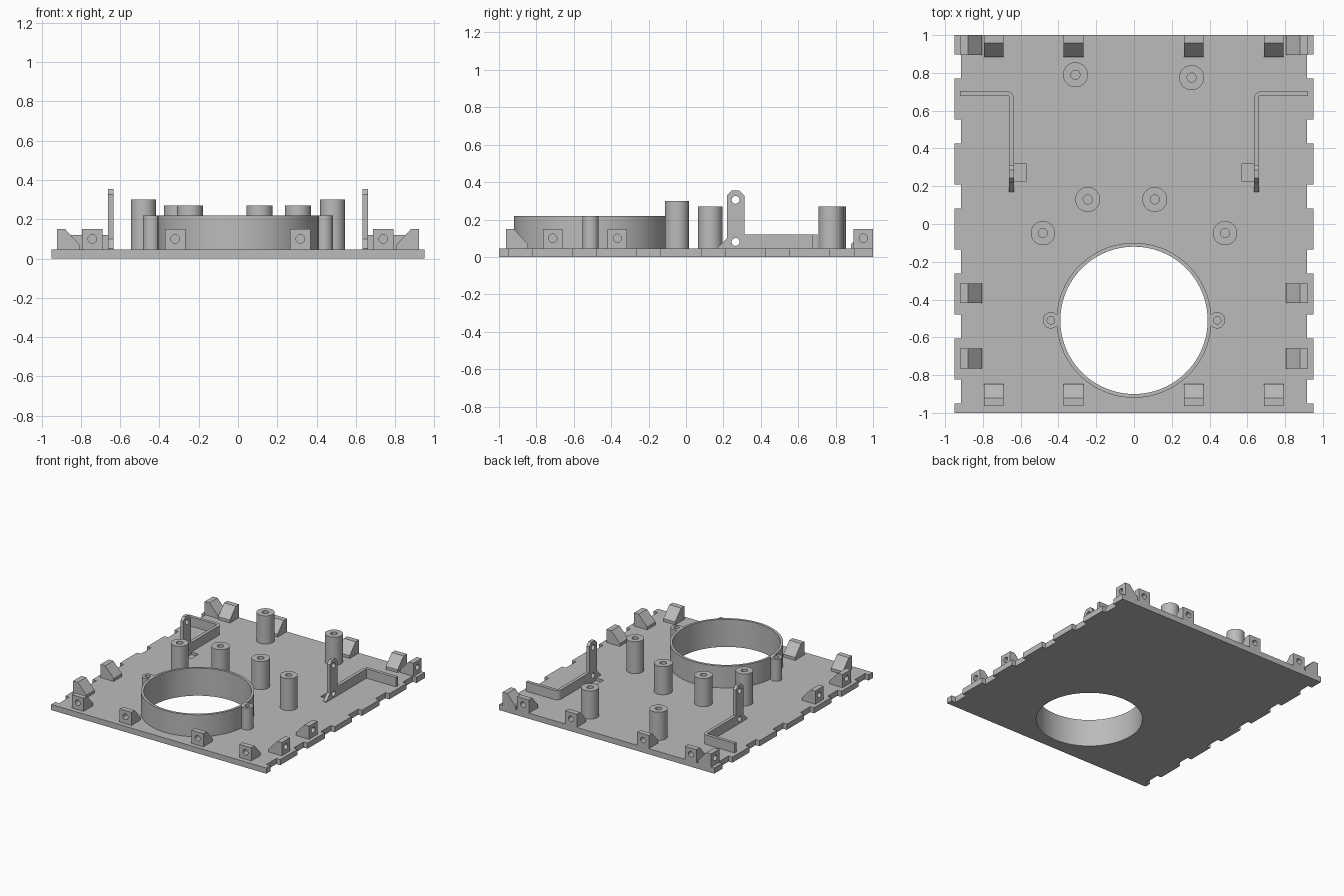
import bpy
import bmesh
from math import cos, sin, pi, radians
from mathutils import Vector

if "Cube" in bpy.data.objects:
    bpy.data.objects.remove(bpy.data.objects["Cube"], do_unlink=True)

GREY = (0.5, 0.5, 0.5, 1)
grey = bpy.data.materials.new("plain grey")
grey.use_nodes = True
grey.diffuse_color = GREY
grey.node_tree.nodes["Principled BSDF"].inputs["Base Color"].default_value = GREY

DECK = 0.045      # thickness of the base plate
ROOT = 0.035      # parts start slightly inside the plate


def finish(name, bm):
    bmesh.ops.recalc_face_normals(bm, faces=bm.faces)
    mesh = bpy.data.meshes.new(name)
    bm.to_mesh(mesh)
    bm.free()
    mesh.materials.append(grey)
    obj = bpy.data.objects.new(name, mesh)
    bpy.context.collection.objects.link(obj)
    return obj


def activate(obj):
    bpy.ops.object.select_all(action='DESELECT')
    obj.select_set(True)
    bpy.context.view_layer.objects.active = obj


def smooth(obj):
    activate(obj)
    bpy.ops.object.shade_smooth_by_angle(angle=radians(30))


def prism(name, pts, h0, h1, place=lambda a, b, h: (a, b, h)):
    """Extrude a 2D outline from h0 to h1; place maps it into space."""
    bm = bmesh.new()
    low = [bm.verts.new(place(a, b, h0)) for a, b in pts]
    top = [bm.verts.new(place(a, b, h1)) for a, b in pts]
    bm.faces.new(low)
    bm.faces.new(top)
    for i in range(len(pts)):
        j = (i + 1) % len(pts)
        bm.faces.new((low[i], low[j], top[j], top[i]))
    return finish(name, bm)


def circle(a, b, r, n=32):
    return [(a + r * cos(2 * pi * i / n), b + r * sin(2 * pi * i / n)) for i in range(n)]


def lathe(name, profile, x, y, n=48):
    """Spin a closed (radius, z) profile around a vertical axis."""
    bm = bmesh.new()
    rings = [[bm.verts.new((x + r * cos(2 * pi * i / n), y + r * sin(2 * pi * i / n), z))
              for r, z in profile] for i in range(n)]
    m = len(profile)
    for i in range(n):
        p, q = rings[i], rings[(i + 1) % n]
        for k in range(m):
            bm.faces.new((p[k], q[k], q[(k + 1) % m], p[(k + 1) % m]))
    obj = finish(name, bm)
    smooth(obj)
    return obj


def cut(obj, cutter):
    cutter.hide_render = True
    mod = obj.modifiers.new("cut", 'BOOLEAN')
    mod.operation = 'DIFFERENCE'
    mod.solver = 'EXACT'
    mod.object = cutter
    activate(obj)
    bpy.ops.object.modifier_apply(modifier=mod.name)
    bpy.data.objects.remove(cutter, do_unlink=True)


# Base plate with notched sides
EDGE, NOTCH = 0.95, 0.915
side = [(EDGE, -1)]
for i in range(6):
    c = -0.886 + 0.344 * i
    side += [(EDGE, c - 0.063), (NOTCH, c - 0.063), (NOTCH, c + 0.063), (EDGE, c + 0.063)]
side.append((EDGE, 1))
plate = prism("base_plate", side + [(-x, y) for x, y in reversed(side)], 0, DECK)

# Large round opening and its collar
RING_Y = -0.51
cut(plate, prism("opening_cutter", circle(0, RING_Y, 0.4, 96), -0.1, 0.1))
lathe("ring_collar", [(0.39, 0), (0.4, 0), (0.4, DECK), (0.41, DECK), (0.41, 0.22), (0.39, 0.22)],
      0, RING_Y, 96)


# Hollow screw posts
def post(name, x, y, r, hole, top):
    lathe(name, [(hole, ROOT), (r, ROOT), (r, top), (hole, top)], x, y)


for s, label in ((1, "left"), (-1, "right")):
    post("ring_lug_" + label, s * 0.44, RING_Y, 0.043, 0.02, 0.22)
    post("tall_post_" + label, s * 0.482, -0.048, 0.064, 0.024, 0.3)
for i, (x, y) in enumerate([(-0.245, 0.13), (0.11, 0.13), (-0.31, 0.79), (0.305, 0.775)]):
    post(f"short_post_{i + 1}", x, y, 0.066, 0.024, 0.27)


# Wedge-backed mounting tabs with a blind screw hole in the outer face
def tab(name, origin, inward):
    o, n = Vector(origin), Vector(inward)
    t = Vector((-n.y, n.x, 0))
    up = Vector((0, 0, 1))
    outline = [(0, ROOT), (0, 0.15), (0.042, 0.15), (0.117, 0.068), (0.117, ROOT)]
    obj = prism(name, outline, -0.052, 0.052, lambda d, z, h: o + n * d + up * z + t * h)
    cut(obj, prism("screw_cutter", circle(0, 0.1, 0.022, 24), -0.02, 0.05,
                   lambda a, z, h: o + t * a + up * z + n * h))
    smooth(obj)


for i, x in enumerate((-0.742, -0.32, 0.317, 0.74)):
    tab(f"front_tab_{i + 1}", (x, -0.963, 0), (0, 1, 0))
    tab(f"back_tab_{i + 1}", (x, 1, 0), (0, -1, 0))
for s, label in ((1, "left"), (-1, "right")):
    for i, y in enumerate((-0.712, -0.367, 0.948)):
        tab(f"{label}_tab_{i + 1}", (s * 0.922, y, 0), (-s, 0, 0))

# Bent side walls, each ending in a drilled upright arm
IN, OUT, BACK, FRONT, R = 0.635, 0.661, 0.703, 0.677, 0.04
bend = [(IN + R - R * cos(a), BACK - R + R * sin(a)) for a in (i * pi / 12 for i in range(7))]
wall = [(0.922, FRONT), (OUT, FRONT), (OUT, 0.3), (IN, 0.3)] + bend + [(0.922, BACK)]
arm = [(0.17, ROOT), (0.17, 0.05), (0.218, 0.1), (0.218, 0.327), (0.244, 0.354),
       (0.286, 0.354), (0.312, 0.327), (0.312, ROOT)]
for s, label in ((1, "left"), (-1, "right")):
    def flip(x, y, z, s=s):
        return (s * x, y, z)

    def across(y, z, x, s=s):
        return (s * x, y, z)

    smooth(prism("bent_wall_" + label, wall, ROOT, 0.12, flip))
    upright = prism("upright_arm_" + label, arm, IN, OUT, across)
    for z in (0.305, 0.08):
        cut(upright, prism("arm_hole_cutter", circle(0.265, z, 0.021), 0.6, 0.7, across))
    smooth(upright)

    # Shallow recess in the plate beside the arm
    cut(plate, prism("recess_cutter", [(0.57, 0.228), (IN, 0.228), (IN, 0.318), (0.57, 0.318)],
                     0.025, 0.1, flip))
smooth(plate)
